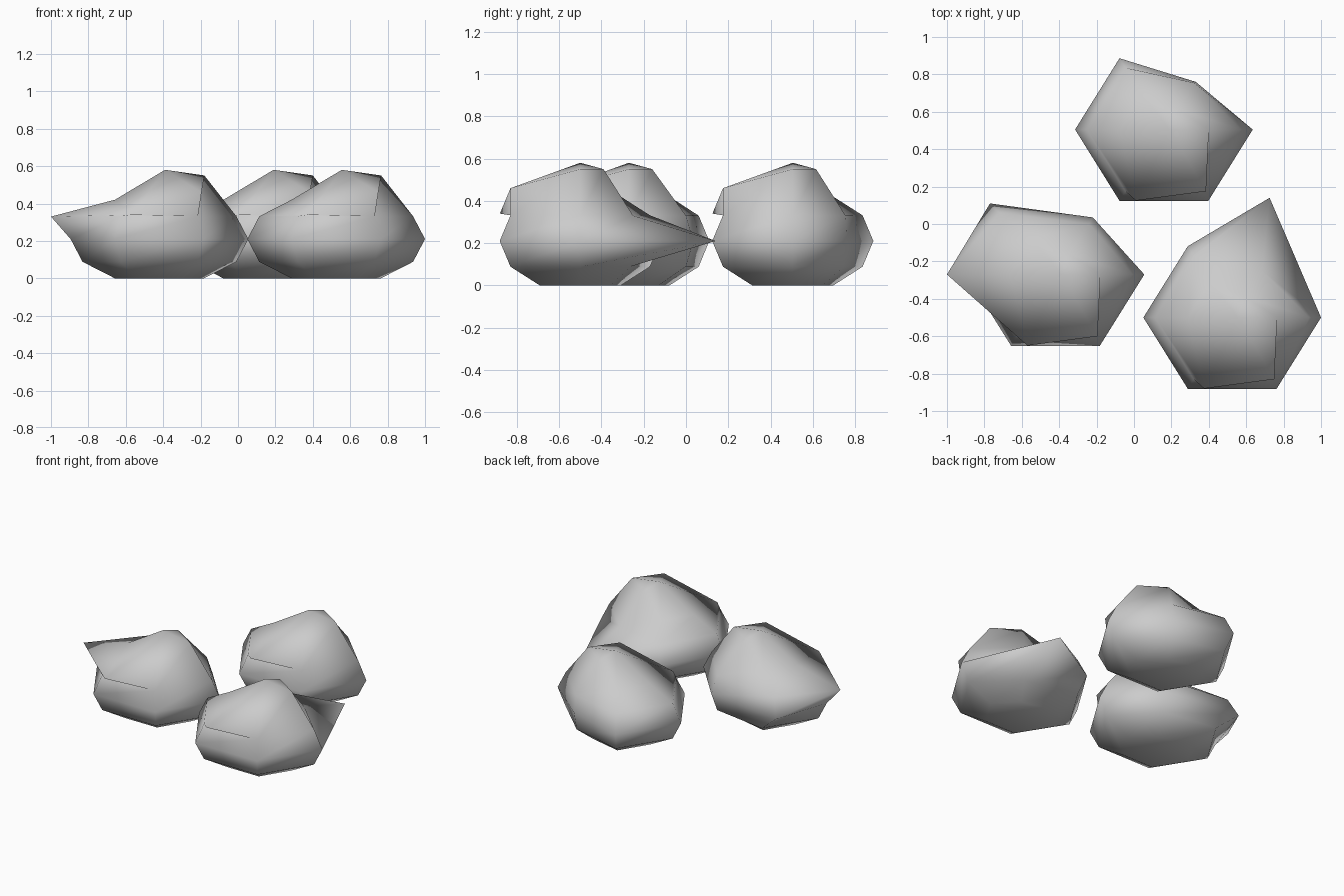
import bpy
import math

cube = bpy.data.objects.get("Cube")
if cube:
    bpy.data.objects.remove(cube)

# One plain stone colour
stone = bpy.data.materials.new("stone_grey")
stone.use_nodes = True
grey = (0.6, 0.6, 0.6, 1)
stone.diffuse_color = grey
stone.node_tree.nodes["Principled BSDF"].inputs["Base Color"].default_value = grey

SIDES = 6
RADIUS_X, RADIUS_Y, RADIUS_Z, MIDDLE = 0.475, 0.44, 0.243, 0.21
BOTTOM, LOWER, EQUATOR, UPPER, TOP = range(5)

# Shared dents and bulges, keyed by (ring, side)
CHIPS = {
    (BOTTOM, 1): (0.10, 0.14, 0),
    (LOWER, 1): (0.16, 0.24, 0.09),
    (EQUATOR, 1): (0.17, 0.255, 0.21),
    (UPPER, 1): (0.16, 0.25, 0.33),
    (TOP, 0): (0.24, 0, 0.55),
    (TOP, 1): (0.07, 0.11, 0.55),
    (TOP, 4): (-0.15, -0.38, 0.34),
    (TOP, 5): (0.225, -0.33, 0.46),
}


def make_rock(name, centre, changes):
    """Six-sided faceted ball with a flat base, a raised peak and moved corners."""
    moved = {**CHIPS, **changes}
    verts = []
    for ring in range(5):
        tilt = math.radians(30 * (ring + 1))
        for side in range(SIDES):
            turn = math.tau * side / SIDES
            point = (RADIUS_X * math.sin(tilt) * math.cos(turn),
                     RADIUS_Y * math.sin(tilt) * math.sin(turn),
                     MIDDLE - RADIUS_Z * math.cos(tilt))
            verts.append(moved.get((ring, side), point))
    peak = len(verts)
    verts.append((0.03, 0, 0.58))

    # Flat base, four bands of quads and a fan around the peak
    faces = [tuple(reversed(range(SIDES)))]
    for ring in range(4):
        for side in range(SIDES):
            a = ring * SIDES + side
            b = ring * SIDES + (side + 1) % SIDES
            faces.append((a, b, b + SIDES, a + SIDES))
    for side in range(SIDES):
        faces.append((TOP * SIDES + side, TOP * SIDES + (side + 1) % SIDES, peak))

    mesh = bpy.data.meshes.new(name)
    mesh.from_pydata(verts, [], faces)
    mesh.materials.append(stone)
    mesh.shade_smooth()
    rock = bpy.data.objects.new(name, mesh)
    rock.location = (*centre, 0)
    bpy.context.collection.objects.link(rock)


make_rock("back_rock", (0.16, 0.505), {})

# Rock with a long point towards the back
make_rock("front_left_rock", (0.525, -0.5), {(EQUATOR, 1): (0.2, 0.64, 0.21)})

# Rock with a ledge poking out sideways
make_rock("front_right_rock", (-0.42, -0.27), {
    (UPPER, 3): (-0.58, 0, 0.33),
    (EQUATOR, 2): (-0.35, 0.38, 0.21),
    (UPPER, 2): (-0.30, 0.33, 0.33),
    (LOWER, 1): (0.18, 0.27, 0.09),
    (EQUATOR, 1): (0.20, 0.305, 0.21),
    (UPPER, 1): (0.18, 0.27, 0.33),
})
